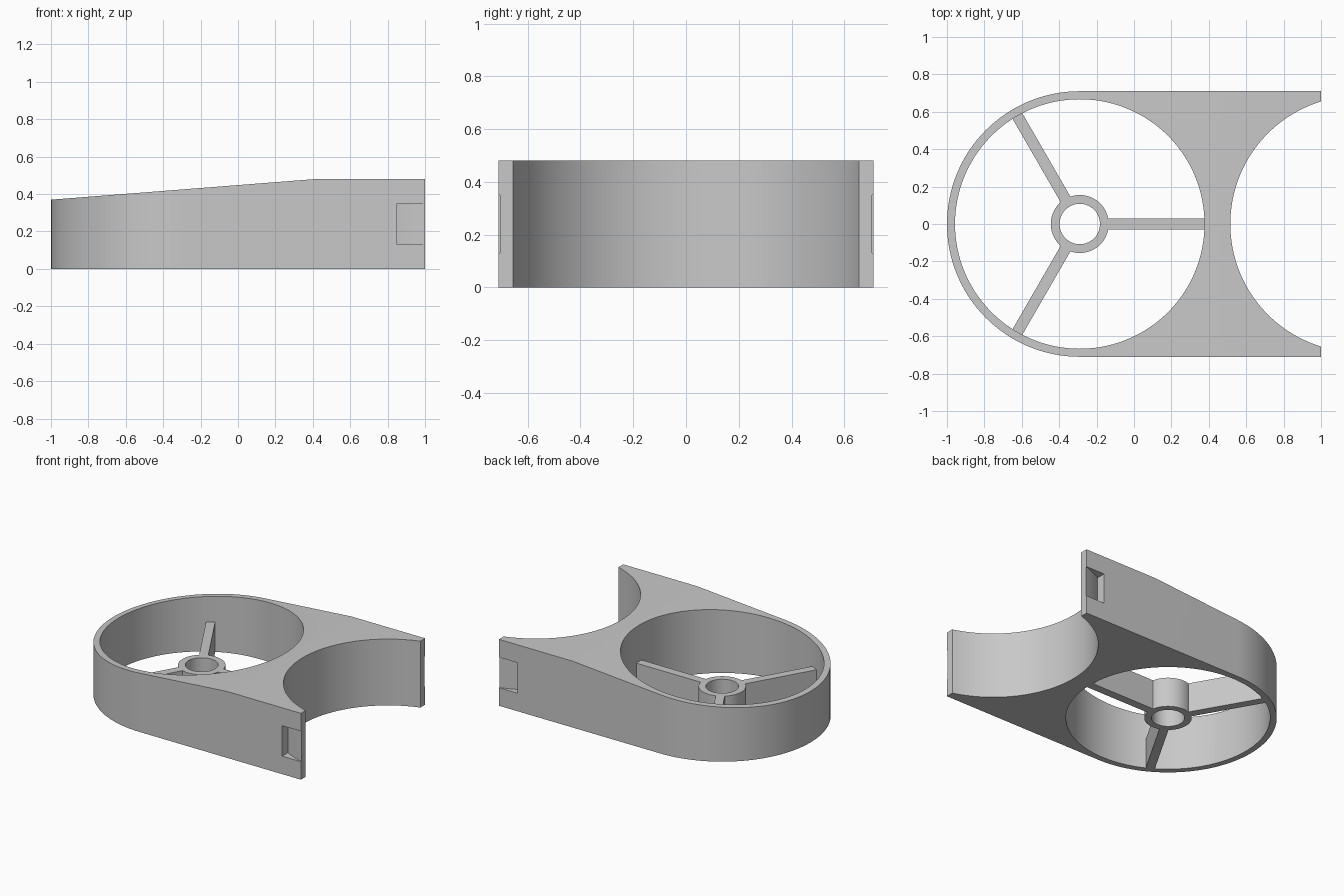
import bpy
import bmesh
from math import sin, cos, pi, sqrt, radians
from mathutils import Matrix

if "Cube" in bpy.data.objects:
    bpy.data.objects.remove(bpy.data.objects["Cube"])

grey = bpy.data.materials.new("plain_grey")
grey.use_nodes = True
grey.diffuse_color = (0.58, 0.58, 0.58, 1)
grey.node_tree.nodes["Principled BSDF"].inputs["Base Color"].default_value = (0.58, 0.58, 0.58, 1)

DUCT_X, OUTER_R, INNER_R = -0.29, 0.71, 0.667
SCOOP_X, SCOOP_R, SHELL_R = 1.2, 0.685, 0.733
HEIGHT, HUB_TOP = 0.48, 0.215


def arc(cx, radius, start, end, steps):
    """Points along an arc, angles in degrees."""
    angles = [radians(start + (end - start) * i / steps) for i in range(steps + 1)]
    return [(cx + radius * cos(a), radius * sin(a)) for a in angles]


def circle(cx, radius, steps=128):
    return arc(cx, radius, 0, 360, steps)[:-1]


def prism(name, points, bottom, top, matrix=None):
    """Extrude a plan outline between two heights."""
    bm = bmesh.new()
    face = bm.faces.new([bm.verts.new((x, y, bottom)) for x, y in points])
    grown = bmesh.ops.extrude_face_region(bm, geom=[face])["geom"]
    moved = [v for v in grown if isinstance(v, bmesh.types.BMVert)]
    bmesh.ops.translate(bm, verts=moved, vec=(0, 0, top - bottom))
    if matrix:
        bm.transform(matrix)
    bmesh.ops.recalc_face_normals(bm, faces=bm.faces)
    mesh = bpy.data.meshes.new(name)
    bm.to_mesh(mesh)
    bm.free()
    mesh.materials.append(grey)
    obj = bpy.data.objects.new(name, mesh)
    bpy.context.collection.objects.link(obj)
    return obj


def activate(obj):
    bpy.ops.object.select_all(action="DESELECT")
    obj.select_set(True)
    bpy.context.view_layer.objects.active = obj


def cut(obj, cutter):
    """Subtract the cutter, then discard it."""
    mod = obj.modifiers.new("cut", "BOOLEAN")
    mod.operation, mod.solver, mod.object = "DIFFERENCE", "EXACT", cutter
    activate(obj)
    bpy.ops.object.modifier_apply(modifier=mod.name)
    bpy.data.objects.remove(cutter)


def smooth(obj):
    activate(obj)
    bpy.ops.object.shade_smooth_by_angle(angle=radians(30))


# Housing: rounded end and straight sides, with the duct and end scoop cut out
outline = arc(DUCT_X, OUTER_R, 90, 270, 64) + [(1, -OUTER_R), (1, OUTER_R)]
housing = prism("duct_housing", outline, 0, HEIGHT)
cut(housing, prism("duct_cutter", circle(DUCT_X, INNER_R), -0.1, 0.6))
cut(housing, prism("scoop_cutter", circle(SCOOP_X, SCOOP_R), -0.1, 0.6))

# Top slopes down toward the rounded end
slope = 0.11 / 1.41
wedge = [(-1.2, 0.37 - 0.2 * slope), (1.2, 0.37 + 2.2 * slope), (1.2, 0.8), (-1.2, 0.8)]
cut(housing, prism("slope_cutter", wedge, -1, 1, Matrix.Rotation(pi / 2, 4, "X")))

# Shallow curved-back pocket on each side
for side in (1, -1):
    xs = [0.85 + 0.2 * i / 12 for i in range(13)]
    pocket = [(x, side * sqrt(SHELL_R ** 2 - (x - SCOOP_X) ** 2)) for x in xs]
    pocket += [(1.05, side * 0.8), (0.85, side * 0.8)]
    cut(housing, prism("pocket_cutter", pocket, 0.13, 0.35))
smooth(housing)

# Central hub ring
hub = prism("hub", circle(DUCT_X, 0.155, 64), 0, HUB_TOP)
cut(hub, prism("bore_cutter", circle(DUCT_X, 0.108, 64), -0.1, 0.4))
smooth(hub)

# Three spokes joining the hub to the duct wall
bar = [(0.145, -0.03), (0.67, -0.03), (0.67, 0.03), (0.145, 0.03)]
for i in range(3):
    turn = Matrix.Translation((DUCT_X, 0, 0)) @ Matrix.Rotation(i * 2 * pi / 3, 4, "Z")
    prism(f"spoke_{i + 1}", bar, 0, HUB_TOP, turn)
